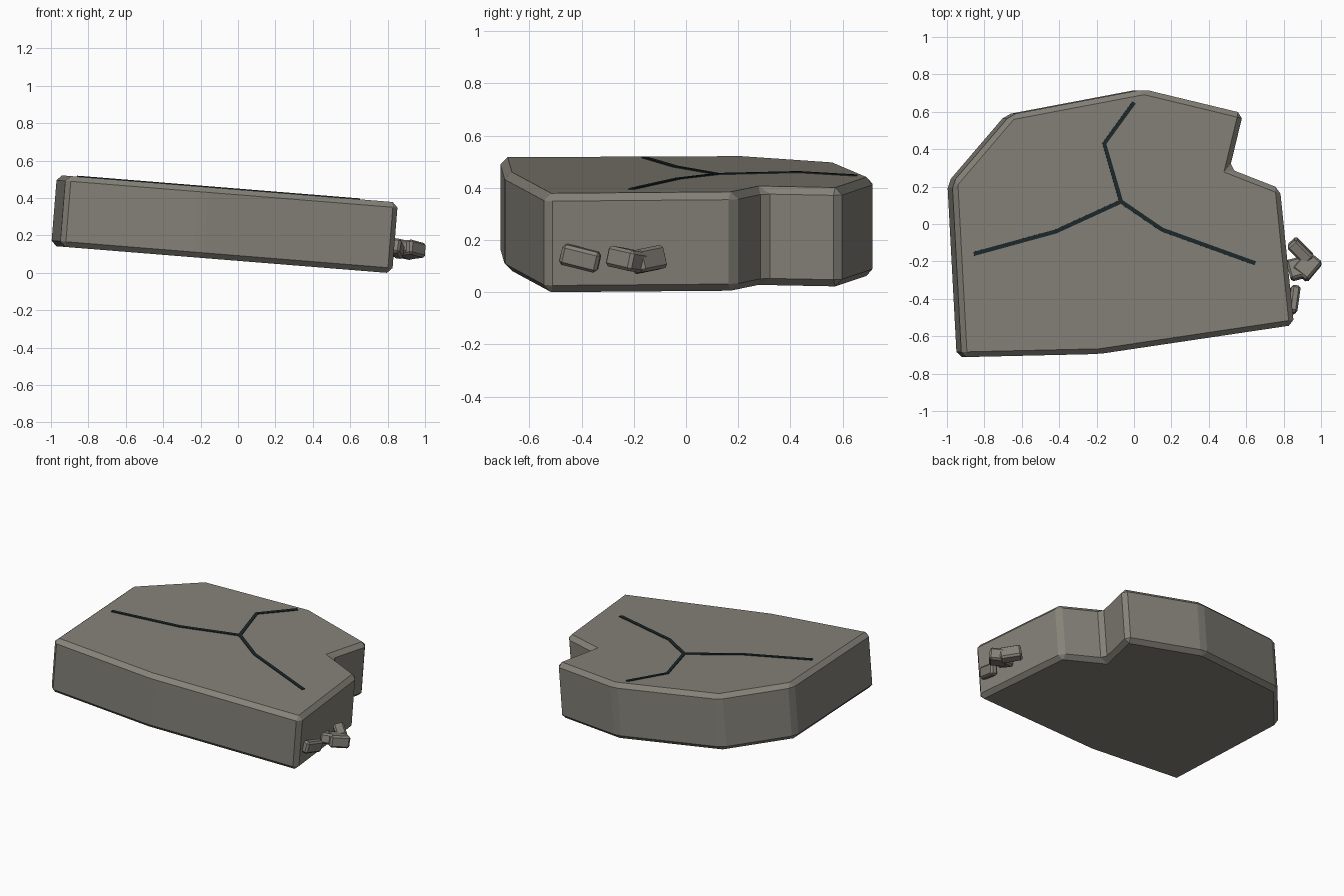
import bpy, bmesh, math
from mathutils import Matrix, Vector

if "Cube" in bpy.data.objects:
    bpy.data.objects.remove(bpy.data.objects["Cube"])


def material(name, rgb):
    m = bpy.data.materials.new(name)
    m.diffuse_color = (*rgb, 1)
    m.use_nodes = True
    m.node_tree.nodes["Principled BSDF"].inputs["Base Color"].default_value = m.diffuse_color
    return m


stone = material("warm grey stone", (0.235, 0.222, 0.19))
dark = material("dark crack", (0.012, 0.022, 0.025))

TILT = Matrix.Translation((0, 0, 0.2546)) @ Matrix.Rotation(math.radians(4.6), 4, 'Y')
HALF = 0.19


def finish(bm, name, mat, matrix):
    bmesh.ops.recalc_face_normals(bm, faces=bm.faces)
    bm.transform(matrix)
    me = bpy.data.meshes.new(name)
    bm.to_mesh(me)
    bm.free()
    me.materials.append(mat)
    ob = bpy.data.objects.new(name, me)
    bpy.context.collection.objects.link(ob)
    return ob


def bevel(bm, width):
    bmesh.ops.bevel(bm, geom=bm.edges[:], offset=width, segments=1,
                    affect='EDGES', profile=0.5)


def prism(outline, z0, z1):
    bm = bmesh.new()
    f = bm.faces.new([bm.verts.new((x, y, z0)) for x, y in outline])
    up = bmesh.ops.extrude_face_region(bm, geom=[f])
    bmesh.ops.translate(bm, vec=(0, 0, z1 - z0),
                        verts=[v for v in up['geom'] if isinstance(v, bmesh.types.BMVert)])
    bmesh.ops.recalc_face_normals(bm, faces=bm.faces)
    return bm


# broken slab, chamfered and tilted
outline = [(-0.938, -0.712), (-0.2, -0.695), (0.845, -0.54), (0.77, 0.19), (0.50, 0.295),
           (0.572, 0.592), (0.04, 0.72), (-0.675, 0.585), (-0.988, 0.22)]
slab = prism(outline, -HALF, HALF)
bevel(slab, 0.028)
finish(slab, "stone_slab", stone, TILT)

# cracks: three mitred strips meeting on the top face
hub = (-0.07, 0.12)
branches = [[hub, (-0.42, -0.04), (-0.86, -0.16)],
            [hub, (-0.16, 0.43), (0.0, 0.65)],
            [hub, (0.15, -0.03), (0.65, -0.21)]]
W = 0.011
for i, path in enumerate(branches):
    pts = [Vector(p) - Vector((0.015, 0)) for p in path]
    d = [(b - a).normalized() for a, b in zip(pts, pts[1:])]
    side = [Vector((-t.y, t.x)) for t in (d[0], (d[0] + d[1]).normalized(), d[1])]
    ring = [p - s * W for p, s in zip(pts, side)] + [p + s * W for p, s in zip(pts, side)][::-1]
    finish(prism(ring, HALF - 0.004, HALF + 0.005), f"crack_{i + 1}", dark, TILT)

# rubble chips beside the broken right edge: centre, size, rotation in degrees
chips = [((0.853, -0.405, 0.13), (0.05, 0.15, 0.08), (-14, 8, -10)),
         ((0.925, -0.225, 0.125), (0.13, 0.11, 0.08), (-6, 10, 50)),
         ((0.89, -0.145, 0.125), (0.14, 0.07, 0.09), (10, 8, -45)),
         ((0.87, -0.24, 0.13), (0.09, 0.11, 0.07), (-14, 0, 15))]
for i, (c, size, rot) in enumerate(chips):
    bm = bmesh.new()
    bmesh.ops.create_cube(bm, size=1)
    bmesh.ops.scale(bm, vec=size, verts=bm.verts)
    bevel(bm, 0.012)
    r = Matrix.Identity(4)
    for a, axis in zip(rot, 'XYZ'):
        r = Matrix.Rotation(math.radians(a), 4, axis) @ r
    finish(bm, f"rubble_chip_{i + 1}", stone, Matrix.Translation(c) @ r)
